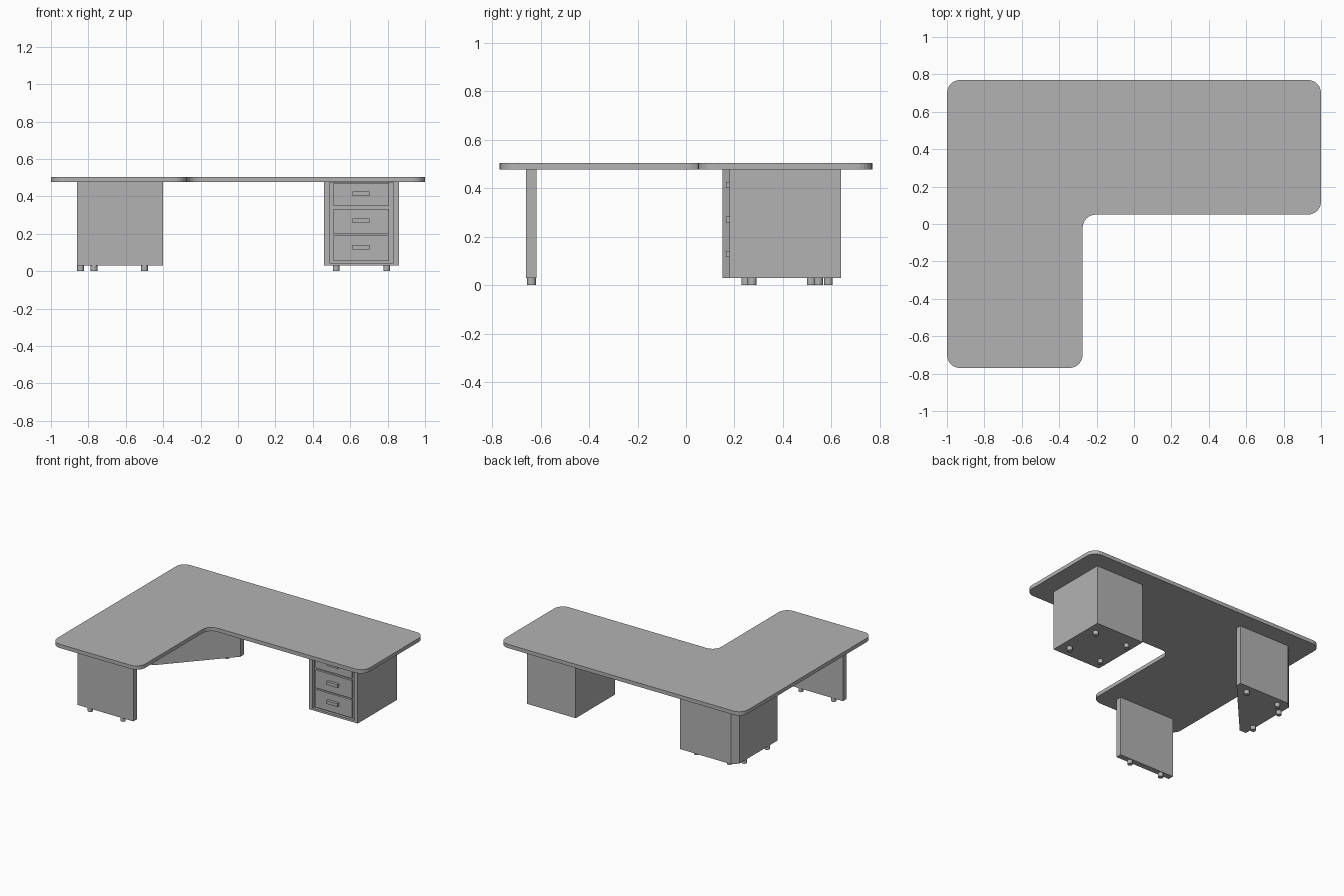
import bpy, bmesh, math
from mathutils import Vector

old = bpy.data.objects.get("Cube")
if old:
    bpy.data.objects.remove(old, do_unlink=True)

grey = bpy.data.materials.new("plain_grey")
grey.use_nodes = True
colour = (0.45, 0.45, 0.45, 1)
grey.diffuse_color = colour
grey.node_tree.nodes["Principled BSDF"].inputs["Base Color"].default_value = colour

TOP, UNDER, BASE = 0.505, 0.477, 0.03


def finish(name, bm):
    bmesh.ops.recalc_face_normals(bm, faces=bm.faces)
    mesh = bpy.data.meshes.new(name)
    bm.to_mesh(mesh)
    bm.free()
    mesh.materials.append(grey)
    obj = bpy.data.objects.new(name, mesh)
    bpy.context.collection.objects.link(obj)
    return obj


def prism(name, outline, z0, z1):
    """Upright solid with the given plan outline."""
    bm = bmesh.new()
    face = bm.faces.new([bm.verts.new((x, y, z0)) for x, y in outline])
    extruded = bmesh.ops.extrude_face_region(bm, geom=[face], use_keep_orig=True)
    verts = [g for g in extruded["geom"] if isinstance(g, bmesh.types.BMVert)]
    bmesh.ops.translate(bm, verts=verts, vec=(0, 0, z1 - z0))
    return finish(name, bm)


def box(name, x0, x1, y0, y1, z0, z1):
    return prism(name, [(x0, y0), (x1, y0), (x1, y1), (x0, y1)], z0, z1)


def rounded(corners, radius, steps=6):
    """Replace each right-angle corner with a circular arc."""
    points = []
    for i, c in enumerate(corners):
        c = Vector(c)
        a = (Vector(corners[i - 1]) - c).normalized() * radius
        b = (Vector(corners[(i + 1) % len(corners)]) - c).normalized() * radius
        for k in range(steps + 1):
            t = k / steps * math.pi / 2
            points.append(c + a * (1 - math.sin(t)) + b * (1 - math.cos(t)))
    return points


def foot(name, x, y):
    ring = [(x + 0.018 * math.cos(k * math.pi / 6), y + 0.018 * math.sin(k * math.pi / 6))
            for k in range(12)]
    obj = prism(name, ring, 0, BASE)
    for p in obj.data.polygons:
        p.use_smooth = abs(p.normal.z) < 0.5
    obj.data.set_sharp_from_angle(angle=math.radians(40))


# L-shaped worktop
prism("worktop", rounded([(-1, -0.77), (-0.275, -0.77), (-0.275, 0.05),
                          (1, 0.05), (1, 0.77), (-1, 0.77)], 0.07), UNDER, TOP)

# Panel leg under the short arm
box("panel_leg", -0.86, -0.4, -0.66, -0.617, BASE, UNDER)

# Triangular support under the corner, with its outer edge cut off
prism("corner_support", [(-0.86, 0.15), (-0.805, 0.15), (-0.4, 0.6), (-0.4, 0.64),
                         (-0.82, 0.64), (-0.86, 0.6)], BASE, UNDER)

# Drawer pedestal with a shallow recess in its front
pedestal = box("pedestal", 0.46, 0.86, 0.18, 0.64, BASE, UNDER)
bm = bmesh.new()
bm.from_mesh(pedestal.data)
front = min(bm.faces, key=lambda f: f.calc_center_median().y)
bmesh.ops.inset_region(bm, faces=[front], thickness=0.04)
for v in front.verts:
    v.co.z = 0.045 if v.co.z < 0.25 else UNDER - 0.003
pushed = bmesh.ops.extrude_face_region(bm, geom=[front])
bmesh.ops.translate(bm, vec=(0, 0.02, 0),
                    verts=[g for g in pushed["geom"] if isinstance(g, bmesh.types.BMVert)])
bmesh.ops.delete(bm, geom=[f for f in bm.faces if f == front], context="FACES_ONLY")
bm.to_mesh(pedestal.data)
bm.free()

# Drawer fronts and handles
for i, (z0, z1) in enumerate([(0.056, 0.19), (0.2, 0.334), (0.348, 0.472)]):
    box(f"drawer_front_{i}", 0.51, 0.808, 0.185, 0.205, z0, z1)
    zh = 0.129 + 0.142 * i
    box(f"drawer_handle_{i}", 0.613, 0.703, 0.165, 0.19, zh - 0.012, zh + 0.012)

# Round feet
feet = {
    "panel_leg_foot": [(-0.77, -0.638), (-0.5, -0.638)],
    "corner_foot": [(-0.5, 0.588), (-0.77, 0.588), (-0.842, 0.517), (-0.842, 0.247)],
    "pedestal_foot": [(x, y) for x in (0.525, 0.795) for y in (0.273, 0.547)],
}
for name, spots in feet.items():
    for i, (x, y) in enumerate(spots):
        foot(f"{name}_{i}", x, y)
